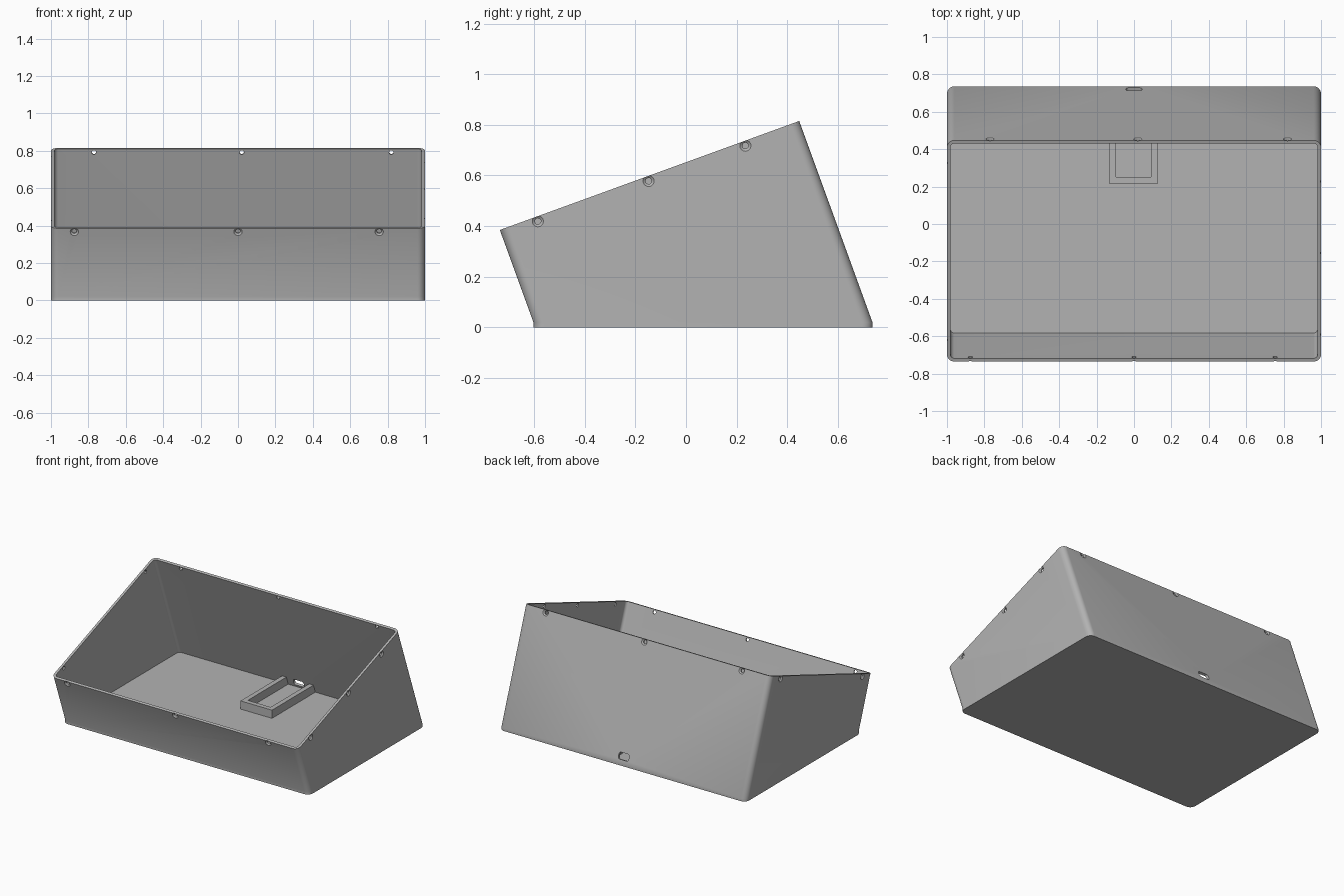
import bpy, bmesh
from math import radians, sin, cos, tan, pi
from mathutils import Matrix, Vector

if "Cube" in bpy.data.objects:
    bpy.data.objects.remove(bpy.data.objects["Cube"])

TILT = radians(20)
WIDTH, LENGTH, WALL, FLOOR = 2.0, 1.258, 0.018, 0.02
FRAME = Matrix.Translation((0, -0.144, 0.6)) @ Matrix.Rotation(TILT, 4, 'X')
DOWN = -(FRAME.to_3x3() @ Vector((0, 0, 1)))

grey = bpy.data.materials.new("plain grey")
grey.use_nodes = True
grey.diffuse_color = (0.45, 0.45, 0.45, 1)
grey.node_tree.nodes["Principled BSDF"].inputs["Base Color"].default_value = (0.45, 0.45, 0.45, 1)


def rounded_rect(w, h, r, steps=8):
    """Counter-clockwise outline centred on the origin."""
    pts = []
    for k, (sx, sy) in enumerate([(1, 1), (-1, 1), (-1, -1), (1, -1)]):
        for i in range(steps + 1):
            a = (k + i / steps) * pi / 2
            pts.append((sx * (w / 2 - r) + r * cos(a), sy * (h / 2 - r) + r * sin(a)))
    return pts


def loft(bm, rings):
    """Bridge a list of closed rings and cap both ends."""
    loops = [[bm.verts.new(p) for p in ring] for ring in rings]
    n = len(loops[0])
    for a, b in zip(loops, loops[1:]):
        for i in range(n):
            j = (i + 1) % n
            bm.faces.new((a[i], a[j], b[j], b[i]))
    bm.faces.new(loops[0][::-1])
    bm.faces.new(loops[-1])


def finish(name, bm):
    bmesh.ops.recalc_face_normals(bm, faces=bm.faces)
    mesh = bpy.data.meshes.new(name)
    bm.to_mesh(mesh)
    bm.free()
    mesh.materials.append(grey)
    ob = bpy.data.objects.new(name, mesh)
    bpy.context.collection.objects.link(ob)
    return ob


def activate(ob):
    bpy.ops.object.select_all(action='DESELECT')
    ob.select_set(True)
    bpy.context.view_layer.objects.active = ob


def slide(p, z):
    """Move a rim point along the wall direction down to height z."""
    return p + DOWN * ((z - p.z) / DOWN.z)


# Open sloped case: outer skin, rim, inner skin and floor in one loft
outer = [FRAME @ Vector((x, y, 0)) for x, y in rounded_rect(WIDTH, LENGTH, 0.04)]
inner = [FRAME @ Vector((x, y, 0)) for x, y in
         rounded_rect(WIDTH - 2 * WALL, LENGTH - 2 * WALL, 0.022)]
skirt = [slide(p, FLOOR) for p in outer]
base = [Vector((p.x, p.y, 0)) for p in skirt]
bm = bmesh.new()
loft(bm, [base, skirt, outer, inner, [slide(p, FLOOR) for p in inner]])
case = finish("sloped_case", bm)

# Countersunk screw holes and the cable slot, cut through the walls
bm = bmesh.new()


def add_hole(x, y, inward):
    d = Vector(inward)
    side = d.cross(Vector((0, 0, 1)))
    rings = []
    for depth, r in [(-0.02, 0.022), (0, 0.022), (0.008, 0.012), (0.04, 0.012)]:
        centre = Vector((x, y, -0.019)) + d * depth
        rings.append([FRAME @ (centre + side * r * cos(a) + Vector((0, 0, r * sin(a))))
                      for a in [2 * pi * i / 24 for i in range(24)]])
    loft(bm, rings)


for x in (-0.875, 0, 0.755):
    add_hole(x, -LENGTH / 2, (0, 1, 0))
for x in (-0.77, 0.02, 0.82):
    add_hole(x, LENGTH / 2, (0, -1, 0))
for y in (-0.476, -0.011, 0.396):
    add_hole(WIDTH / 2, y, (-1, 0, 0))
for y in (-0.507, 0.5):
    add_hole(-WIDTH / 2, y, (1, 0, 0))
loft(bm, [[FRAME @ Vector((x, LENGTH / 2 + d, z - 0.80))
           for x, z in rounded_rect(0.084, 0.048, 0.015)] for d in (0.03, -0.04)])
cutter = finish("hole_cutter", bm)
cutter.hide_render = True

cut = case.modifiers.new("holes", 'BOOLEAN')
cut.operation = 'DIFFERENCE'
cut.solver = 'EXACT'
cut.object = cutter
activate(case)
bpy.ops.object.modifier_apply(modifier=cut.name)
bpy.data.objects.remove(cutter)
bpy.ops.object.shade_smooth_by_angle(angle=radians(30))

# U-shaped holder on the floor, its arms meeting the sloping back wall
LOW, HIGH, BACK = FLOOR - 0.005, 0.08, 0.725
plan = [(-0.13, BACK), (-0.13, 0.215), (0.125, 0.215), (0.125, BACK),
        (0.09, BACK), (0.09, 0.25), (-0.095, 0.25), (-0.095, BACK)]
lean = (HIGH - LOW) * tan(TILT)
bm = bmesh.new()
loft(bm, [[Vector((x, y, LOW)) for x, y in plan],
          [Vector((x, y - (lean if y == BACK else 0), HIGH)) for x, y in plan]])
finish("board_holder", bm)
